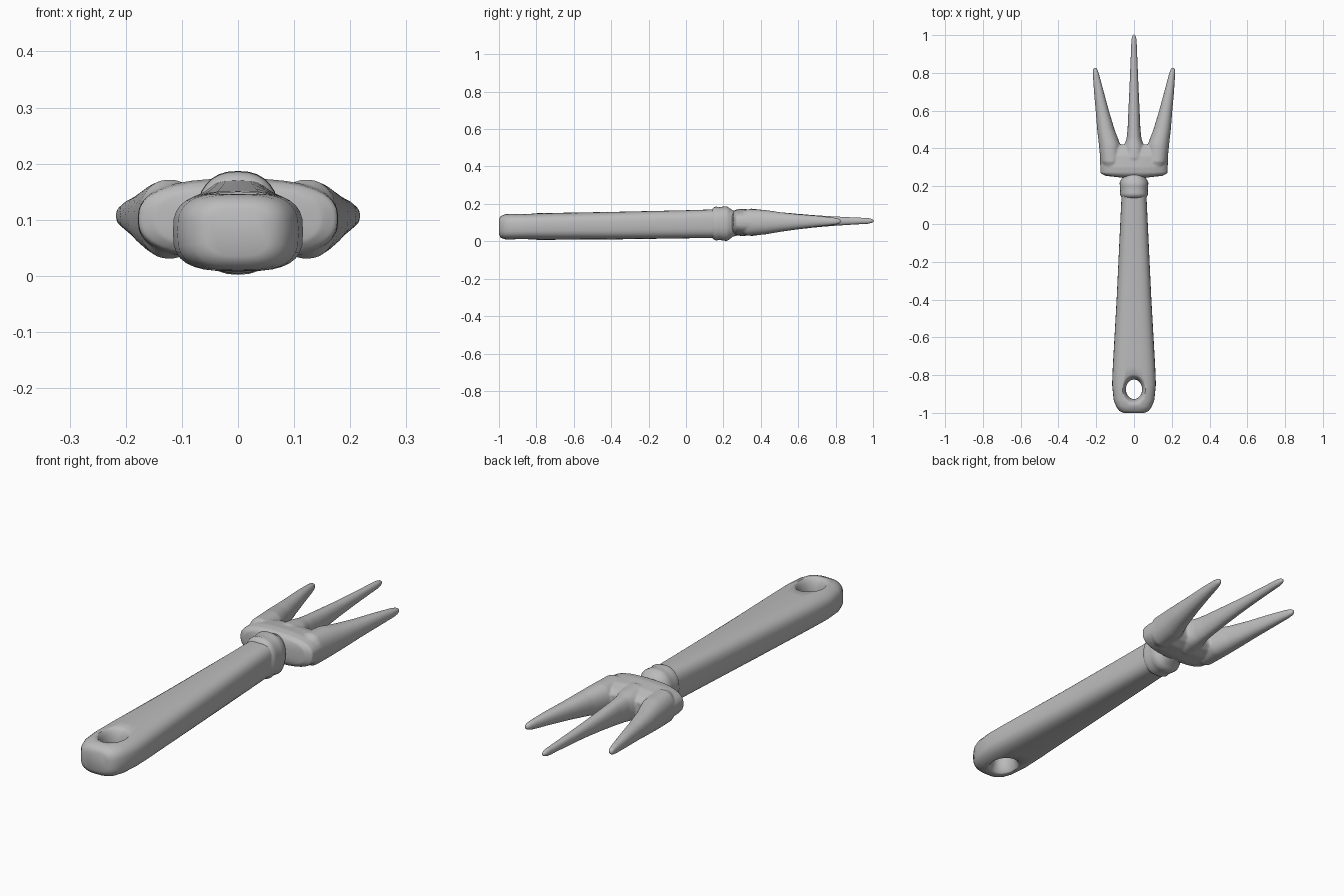
import bpy, bmesh, math

cube = bpy.data.objects.get("Cube")
if cube:
    bpy.data.objects.remove(cube)

grey = bpy.data.materials.new("plain grey")
grey.use_nodes = True
grey.diffuse_color = (0.5, 0.5, 0.5, 1)
grey.node_tree.nodes["Principled BSDF"].inputs["Base Color"].default_value = (0.5, 0.5, 0.5, 1)


def make_object(name, bm):
    bmesh.ops.recalc_face_normals(bm, faces=bm.faces[:])
    mesh = bpy.data.meshes.new(name)
    bm.to_mesh(mesh)
    bm.free()
    mesh.materials.append(grey)
    ob = bpy.data.objects.new(name, mesh)
    bpy.context.collection.objects.link(ob)
    return ob


def skin(bm, rings):
    """Bridge rings of points and cap both ends."""
    loops = [[bm.verts.new(p) for p in ring] for ring in rings]
    for a, b in zip(loops, loops[1:]):
        for i in range(len(a)):
            j = (i + 1) % len(a)
            bm.faces.new((a[i], a[j], b[j], b[i]))
    bm.faces.new(loops[0])
    bm.faces.new(loops[-1])


def section(y, half, low, high, xc=0, power=2.5, count=32):
    """Rounded-box cross-section across the y axis."""
    def bend(v):
        return math.copysign(abs(v) ** (2 / power), v)
    points = []
    for i in range(count):
        a = math.tau * i / count
        points.append((xc + half * bend(math.cos(a)), y,
                       (low + high) / 2 + (high - low) / 2 * bend(math.sin(a))))
    return points


def finish(ob, angle=50):
    """Apply modifiers and shade smooth."""
    bpy.ops.object.select_all(action='DESELECT')
    ob.select_set(True)
    bpy.context.view_layer.objects.active = ob
    bpy.ops.object.convert(target='MESH')
    bpy.ops.object.shade_smooth_by_angle(angle=math.radians(angle))


# Handle: tapered grip with a rounded butt
grip = [(-1, .055, .035, .12), (-.99, .078, .018, .135), (-.965, .095, .01, .145),
        (-.93, .108, .008, .148), (-.85, .116, .008, .149), (-.75, .112, .008, .151),
        (-.4, .092, .01, .157), (0, .073, .016, .166), (.17, .065, .019, .171)]
bm = bmesh.new()
skin(bm, [section(*s, power=3) for s in grip])
handle = make_object("handle", bm)

# Hanging hole: flared cutter through the butt
bm = bmesh.new()
rings = []
for k in range(-8, 9):
    t = k / 8
    r = .043 + .03 * (1 - math.sqrt(1 - min(abs(t), .99) ** 2))
    rings.append([(r * math.cos(math.tau * i / 32), -.875 + 1.2 * r * math.sin(math.tau * i / 32),
                   .078 + .074 * t) for i in range(32)])
skin(bm, rings)
cutter = make_object("hole_cutter", bm)
cutter.hide_render = True
cut = handle.modifiers.new("hole", 'BOOLEAN')
cut.operation = 'DIFFERENCE'
cut.solver = 'EXACT'
cut.object = cutter
finish(handle)
bpy.data.objects.remove(cutter)

# Collar: ridged ring between handle and fork
ring = [(.137, .064, .02, .17), (.15, .072, .009, .182), (.162, .075, .004, .186),
        (.175, .073, .008, .182), (.2, .075, .004, .186), (.218, .076, .002, .187),
        (.232, .07, .01, .178), (.25, .06, .025, .165), (.29, .055, .035, .16)]
bm = bmesh.new()
skin(bm, [section(*s, power=2.4) for s in ring])
finish(make_object("collar", bm))

# Fork head: shoulder and three tines blended into one skin
shoulder = [(.245, .06, .06, .14), (.255, .15, .045, .16), (.268, .178, .033, .17),
            (.3, .179, .028, .174), (.36, .18, .033, .168), (.4, .178, .05, .153),
            (.42, .165, .07, .135)]
side = [(.28, .04, .05, .15, .115), (.33, .055, .03, .172, .122), (.42, .057, .036, .168, .129),
        (.5, .046, .05, .156, .149), (.6, .035, .065, .145, .168), (.7, .026, .077, .137, .186),
        (.79, .017, .087, .127, .201), (.815, .013, .092, .122, .205), (.828, .007, .1, .114, .207)]
centre = [(.27, .05, .05, .15), (.35, .058, .028, .175), (.41, .054, .036, .168),
          (.45, .04, .043, .161), (.5, .034, .05, .156), (.6, .03, .064, .147),
          (.7, .025, .075, .139), (.8, .021, .083, .133), (.9, .017, .089, .128),
          (.975, .014, .093, .125), (.995, .01, .098, .12), (1.004, .006, .103, .115)]
bm = bmesh.new()
skin(bm, [section(*s, power=2.6) for s in shoulder])
skin(bm, [section(*s, power=2.2) for s in centre])
for sign in (-1, 1):
    skin(bm, [section(y, h, lo, hi, sign * x, 2.2) for y, h, lo, hi, x in side])
fork = make_object("fork_head", bm)
blend = fork.modifiers.new("blend", 'REMESH')
blend.mode = 'VOXEL'
blend.voxel_size = .005
soft = fork.modifiers.new("soften", 'SMOOTH')
soft.factor = .5
soft.iterations = 5
finish(fork, 70)
